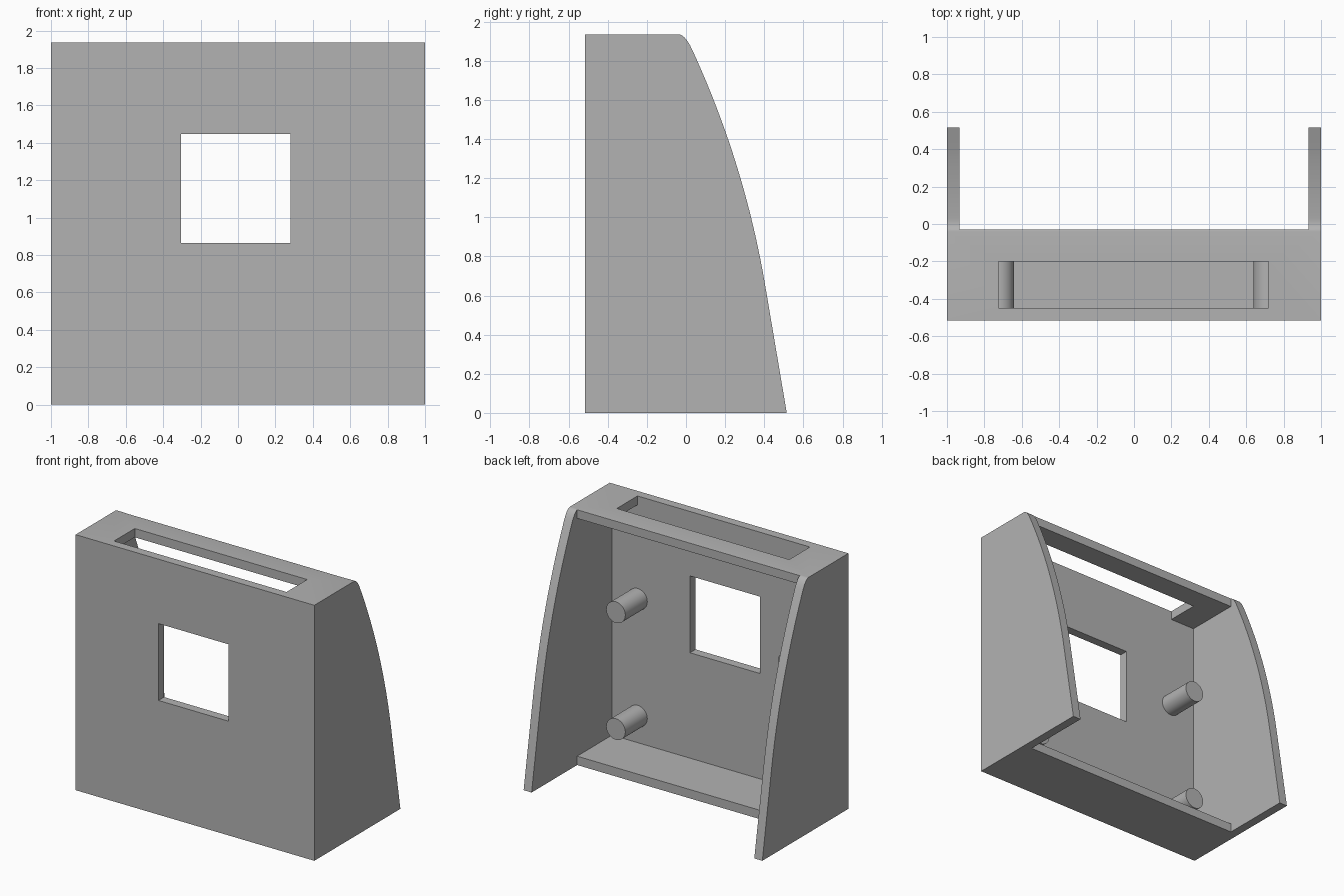
import bpy
import bmesh
from math import pi, radians
from mathutils import Matrix, Vector

cube = bpy.data.objects.get("Cube")
if cube:
    bpy.data.objects.remove(cube, do_unlink=True)

grey = bpy.data.materials.new("plain grey")
grey.use_nodes = True
colour = (0.45, 0.45, 0.45, 1)
grey.diffuse_color = colour
grey.node_tree.nodes["Principled BSDF"].inputs["Base Color"].default_value = colour

FRONT, BACK, TOP = -0.515, 0.515, 1.935   # outer extents
WALL = 0.067                              # panel thickness
SHELF_BACK = -0.03                        # rear edge of top and bottom panels


def make_object(name, bm):
    bmesh.ops.recalc_face_normals(bm, faces=bm.faces)
    mesh = bpy.data.meshes.new(name)
    bm.to_mesh(mesh)
    bm.free()
    mesh.materials.append(grey)
    obj = bpy.data.objects.new(name, mesh)
    bpy.context.collection.objects.link(obj)
    return obj


def extrude_profile(name, points, x0, x1):
    """Extrude a (y, z) outline from x0 to x1."""
    bm = bmesh.new()
    face = bm.faces.new([bm.verts.new((x0, y, z)) for y, z in points])
    result = bmesh.ops.extrude_face_region(bm, geom=[face])
    moved = [v for v in result["geom"] if isinstance(v, bmesh.types.BMVert)]
    bmesh.ops.translate(bm, verts=moved, vec=(x1 - x0, 0, 0))
    return make_object(name, bm)


def box(name, x0, x1, y0, y1, z0, z1):
    return extrude_profile(name, [(y0, z0), (y1, z0), (y1, z1), (y0, z1)], x0, x1)


def bezier(a, b, c, steps):
    a, b, c = Vector(a), Vector(b), Vector(c)
    ts = [i / steps for i in range(steps + 1)]
    return [tuple(a * (1 - t) ** 2 + b * 2 * t * (1 - t) + c * t * t) for t in ts]


def activate(obj):
    bpy.ops.object.select_all(action="DESELECT")
    obj.select_set(True)
    bpy.context.view_layer.objects.active = obj


def cut(target, cutter):
    cutter.hide_render = True
    mod = target.modifiers.new("cut", "BOOLEAN")
    mod.operation = "DIFFERENCE"
    mod.solver = "EXACT"
    mod.object = cutter
    activate(target)
    bpy.ops.object.modifier_apply(modifier=mod.name)
    bpy.data.objects.remove(cutter, do_unlink=True)


# Housing: side outline with a curved back and a rounded upper corner
shoulder = (0.03, 1.86)
outline = [(FRONT, 0), (BACK, 0)]
outline += bezier((0.405, 0.65), (0.299, 1.278), shoulder, 20)
outline += bezier(shoulder, (-0.005, TOP), (-0.04, TOP), 8)[1:]
outline += [(FRONT, TOP)]
housing = extrude_profile("housing", outline, -1, 1)

# Hollow interior, open at the back between the two side panels
inner = FRONT + WALL
cavity = [(inner, WALL), (SHELF_BACK, WALL), (SHELF_BACK, -1), (1, -1),
          (1, 3), (SHELF_BACK, 3), (SHELF_BACK, TOP - WALL), (inner, TOP - WALL)]
cut(housing, extrude_profile("cavity_cutter", cavity, WALL - 1, 1 - WALL))

# Square front window and long top slot
cut(housing, box("window_cutter", -0.305, 0.28, -1, -0.3, 0.865, 1.447))
cut(housing, box("slot_cutter", -0.725, 0.72, inner, -0.2, 1.7, 2.2))
activate(housing)
bpy.ops.object.shade_smooth_by_angle(angle=radians(25))

# Four mounting pegs on the inside of the front panel
peg_start, peg_end = inner - 0.02, -0.185
for side, x in (("left", 0.718), ("right", -0.722)):
    for level, z in (("upper", 1.155), ("lower", 0.27)):
        bm = bmesh.new()
        place = Matrix.Translation((x, (peg_start + peg_end) / 2, z))
        bmesh.ops.create_cone(bm, cap_ends=True, segments=40, radius1=0.08, radius2=0.08,
                              depth=peg_end - peg_start,
                              matrix=place @ Matrix.Rotation(pi / 2, 4, "X"))
        peg = make_object(f"{level}_{side}_peg", bm)
        activate(peg)
        bpy.ops.object.shade_smooth_by_angle(angle=radians(30))
